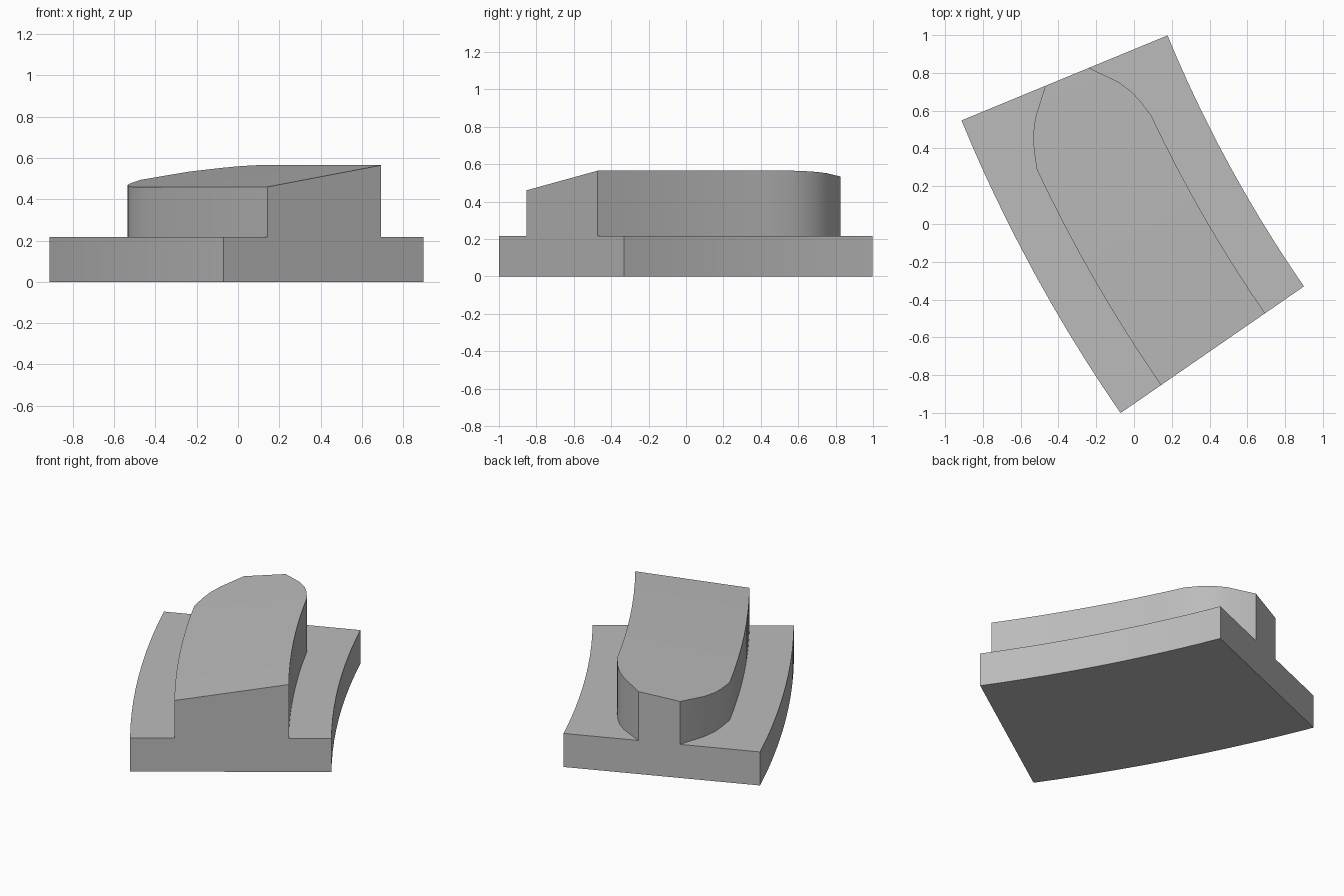
import bpy, bmesh
from math import radians, sin, cos

if "Cube" in bpy.data.objects:
    bpy.data.objects.remove(bpy.data.objects["Cube"])

# Arc that the whole piece is swept along
CX, CY = 6.75, 3.71
R_OUT, R_IN = 8.29, 7.11
STEP_Z = 0.217
FRONT, TAPER = 34.63, 25.22

# Stations: angle, outer and inner radius of the raised ridge
ARC_STEPS = 8
stations = [(FRONT + (TAPER - FRONT) * i / ARC_STEPS, 8.03, 7.36)
            for i in range(ARC_STEPS + 1)]
# Rounded narrowing at the back end
stations += [(24.5, 8.0, 7.38), (23.98, 7.973, 7.403),
             (23.4, 7.924, 7.446), (22.42, 7.81, 7.56)]


def roof(r):
    """Height of the sloping ridge top at a radius."""
    return 0.565 - 0.105 * (r - 7.36) / 0.67


def section(ro, ri):
    """Stepped cross-section as radius and height pairs."""
    return [(R_OUT, 0), (R_OUT, STEP_Z), (ro, STEP_Z), (ro, roof(ro)),
            (ri, roof(ri)), (ri, STEP_Z), (R_IN, STEP_Z), (R_IN, 0)]


# Sweep the section along the arc and cap both ends
bm = bmesh.new()
rings = []
for angle, ro, ri in stations:
    a = radians(angle)
    rings.append([bm.verts.new((CX - r * cos(a), CY - r * sin(a), z))
                  for r, z in section(ro, ri)])
for p, q in zip(rings, rings[1:]):
    for i in range(len(p)):
        j = (i + 1) % len(p)
        bm.faces.new((p[i], p[j], q[j], q[i]))
bm.faces.new(rings[0])
bm.faces.new(rings[-1])
bmesh.ops.recalc_face_normals(bm, faces=bm.faces)

mesh = bpy.data.meshes.new("curved_stepped_block")
bm.to_mesh(mesh)
bm.free()
block = bpy.data.objects.new("curved_stepped_block", mesh)
bpy.context.collection.objects.link(block)

# Plain grey finish
grey = bpy.data.materials.new("plain_grey")
grey.use_nodes = True
colour = (0.5, 0.5, 0.5, 1)
grey.diffuse_color = colour
grey.node_tree.nodes["Principled BSDF"].inputs["Base Color"].default_value = colour
mesh.materials.append(grey)

# Smooth curved walls, sharp edges
bpy.ops.object.select_all(action="DESELECT")
block.select_set(True)
bpy.context.view_layer.objects.active = block
bpy.ops.object.shade_smooth_by_angle(angle=radians(25))
